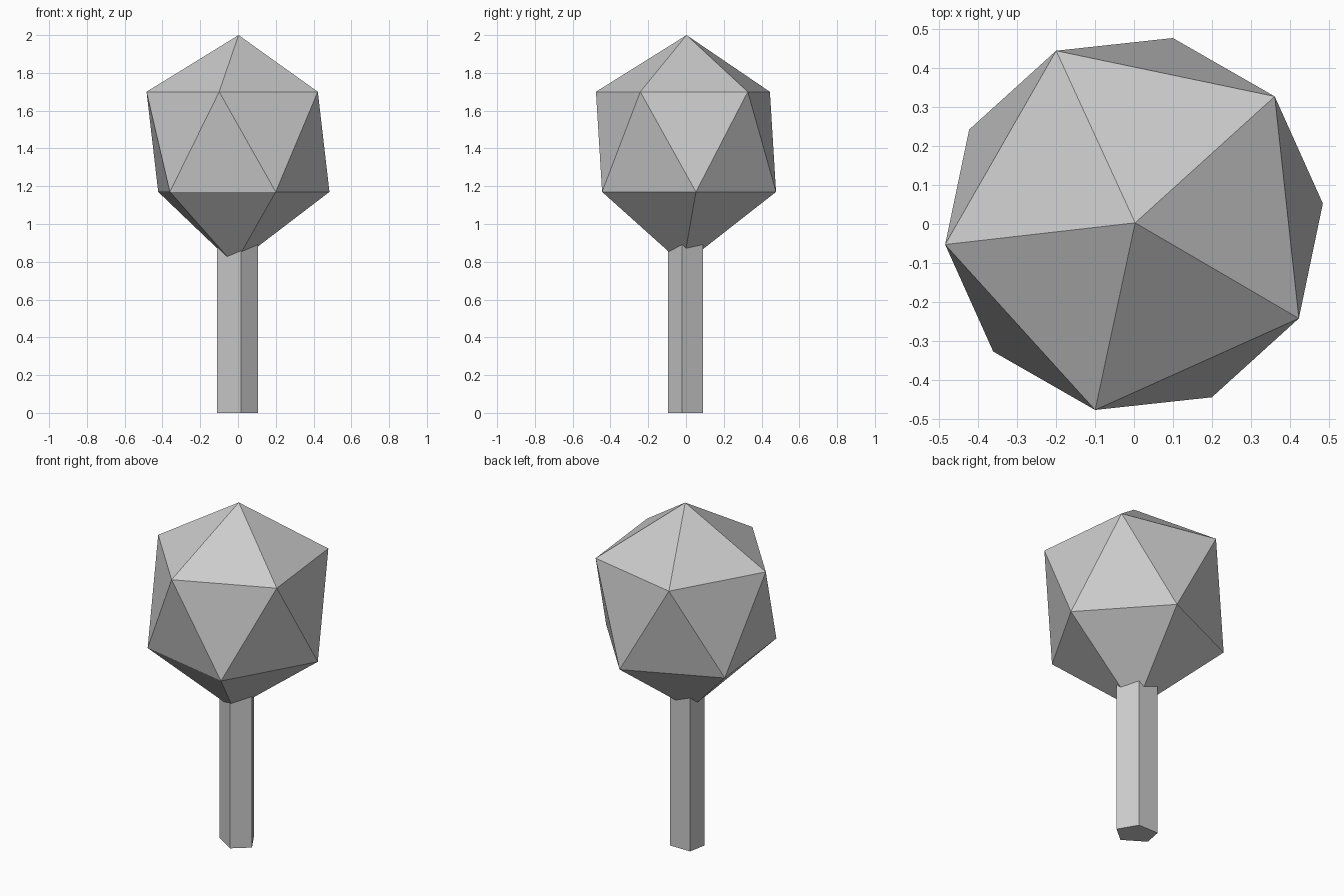
import bpy, bmesh
from math import radians
from mathutils import Matrix

if "Cube" in bpy.data.objects:
    bpy.data.objects.remove(bpy.data.objects["Cube"])


def add_object(name, bm):
    bmesh.ops.recalc_face_normals(bm, faces=bm.faces)
    mesh = bpy.data.meshes.new(name)
    bm.to_mesh(mesh)
    bm.free()
    obj = bpy.data.objects.new(name, mesh)
    bpy.context.collection.objects.link(obj)
    return obj


# Trunk: slightly uneven five-sided post
profile = [(0.105, -0.02), (0.04, 0.09), (-0.09, 0.09), (-0.11, -0.016), (0.015, -0.095)]
trunk = bmesh.new()
base = trunk.faces.new([trunk.verts.new((x, y, 0)) for x, y in profile])
ext = bmesh.ops.extrude_face_region(trunk, geom=[base], use_keep_orig=True)
for v in ext["geom"]:
    if isinstance(v, bmesh.types.BMVert):
        v.co.z = 0.93
add_object("trunk", trunk)

# Crown: stretched icosahedron with a flattened top and slightly shifted tip below
crown = bmesh.new()
bmesh.ops.create_icosphere(crown, subdivisions=1, radius=0.487 / 0.8944,
                           matrix=Matrix.Rotation(radians(42.2), 4, 'Z'))
for v in crown.verts:
    if v.co.z > 0.4:
        v.co = (0.003, 0.003, 2.0)
    elif v.co.z > 0:
        v.co.z = 1.70
    elif v.co.z > -0.4:
        v.co.z = 1.17
    else:
        v.co = (-0.02, -0.015, 0.785)
add_object("crown", crown)
